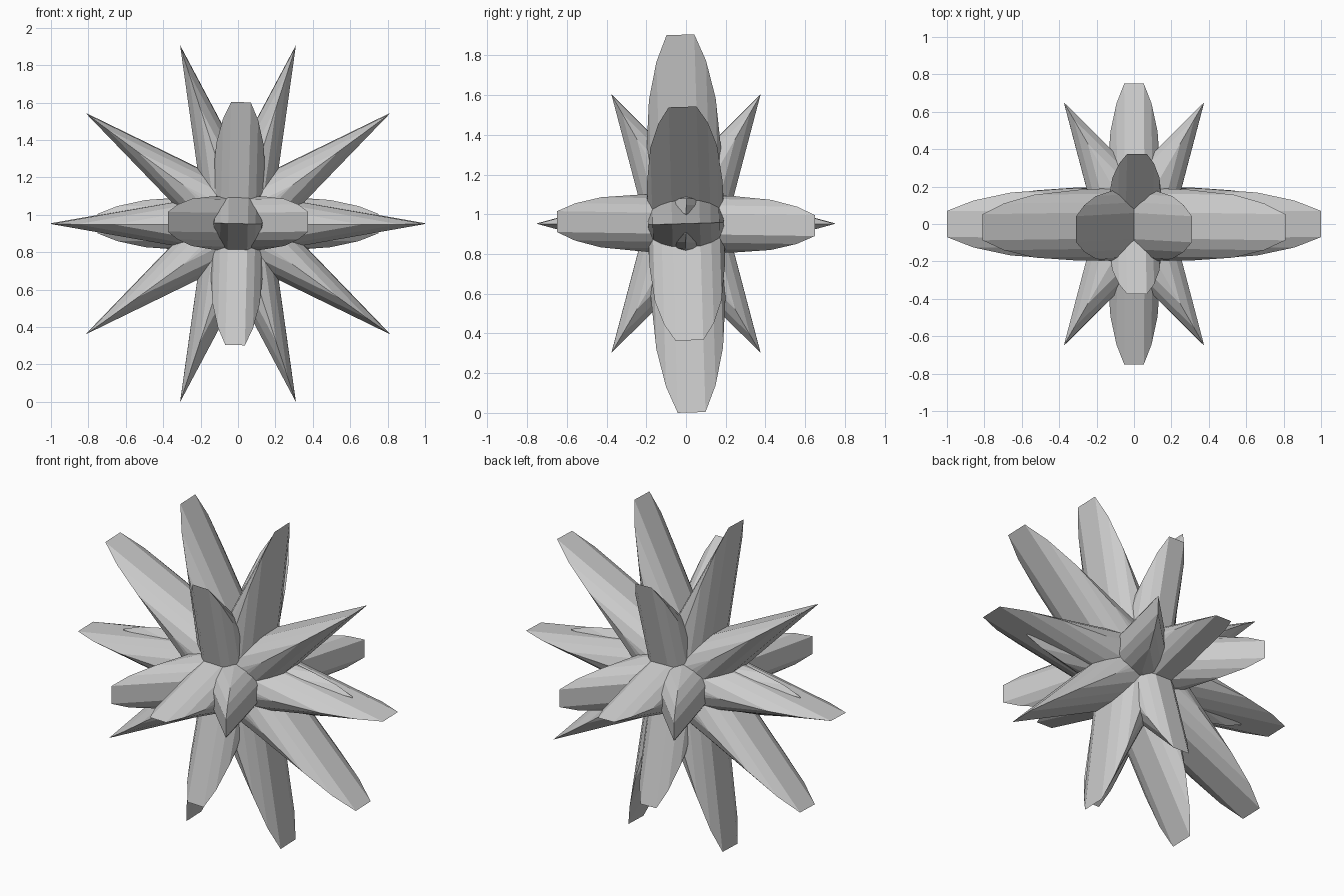
import bpy, bmesh, math
from mathutils import Matrix, Vector

if "Cube" in bpy.data.objects:
    bpy.data.objects.remove(bpy.data.objects["Cube"])

CENTRE = Vector((0, 0, 0.953))
INNER = 0.37   # valley radius relative to the tip radius
# half profile of one blade: (radius, half width), from blunt tip to pole
HALF = [(1, 0.07), (0.86, 0.125), (0.66, 0.168), (0.36, 0.19)]
POLE = 0.197


def star_ring(name, points, size, rotation):
    """Flattened star-shaped spheroid: star layers stacked along local z."""
    bm = bmesh.new()
    layers = [(r, -h) for r, h in reversed(HALF)] + HALF
    n = points * 2
    rings = []
    for r, h in layers:
        ring = []
        for i in range(n):
            a = math.pi * i / points
            rad = r * (INNER if i % 2 else 1)
            ring.append(bm.verts.new((rad * math.cos(a), rad * math.sin(a), h)))
        rings.append(ring)
    bottom = bm.verts.new((0, 0, -POLE))
    top = bm.verts.new((0, 0, POLE))
    for i in range(n):
        j = (i + 1) % n
        for lo, hi in zip(rings, rings[1:]):
            bm.faces.new((lo[i], lo[j], hi[j], hi[i]))
        bm.faces.new((bottom, rings[0][j], rings[0][i]))
        bm.faces.new((top, rings[-1][i], rings[-1][j]))
    bmesh.ops.recalc_face_normals(bm, faces=bm.faces)
    bm.transform(Matrix.Translation(CENTRE) @ rotation @ Matrix.Scale(size, 4))
    mesh = bpy.data.meshes.new(name)
    bm.to_mesh(mesh)
    bm.free()
    obj = bpy.data.objects.new(name, mesh)
    bpy.context.collection.objects.link(obj)
    return obj


def rot(deg, axis):
    return Matrix.Rotation(math.radians(deg), 4, axis)


# large ten-pointed ring standing in the front plane, leaning slightly
star_ring("large_upright_spikes", 10, 1.0, rot(91.7, 'X'))
# small six-pointed ring standing in the side plane
star_ring("small_side_spikes", 6, 0.75, rot(1.4, 'Y') @ rot(90, 'Z') @ rot(90, 'X'))
# small six-pointed ring lying flat
star_ring("small_flat_spikes", 6, 0.75, rot(-0.9, 'X'))
